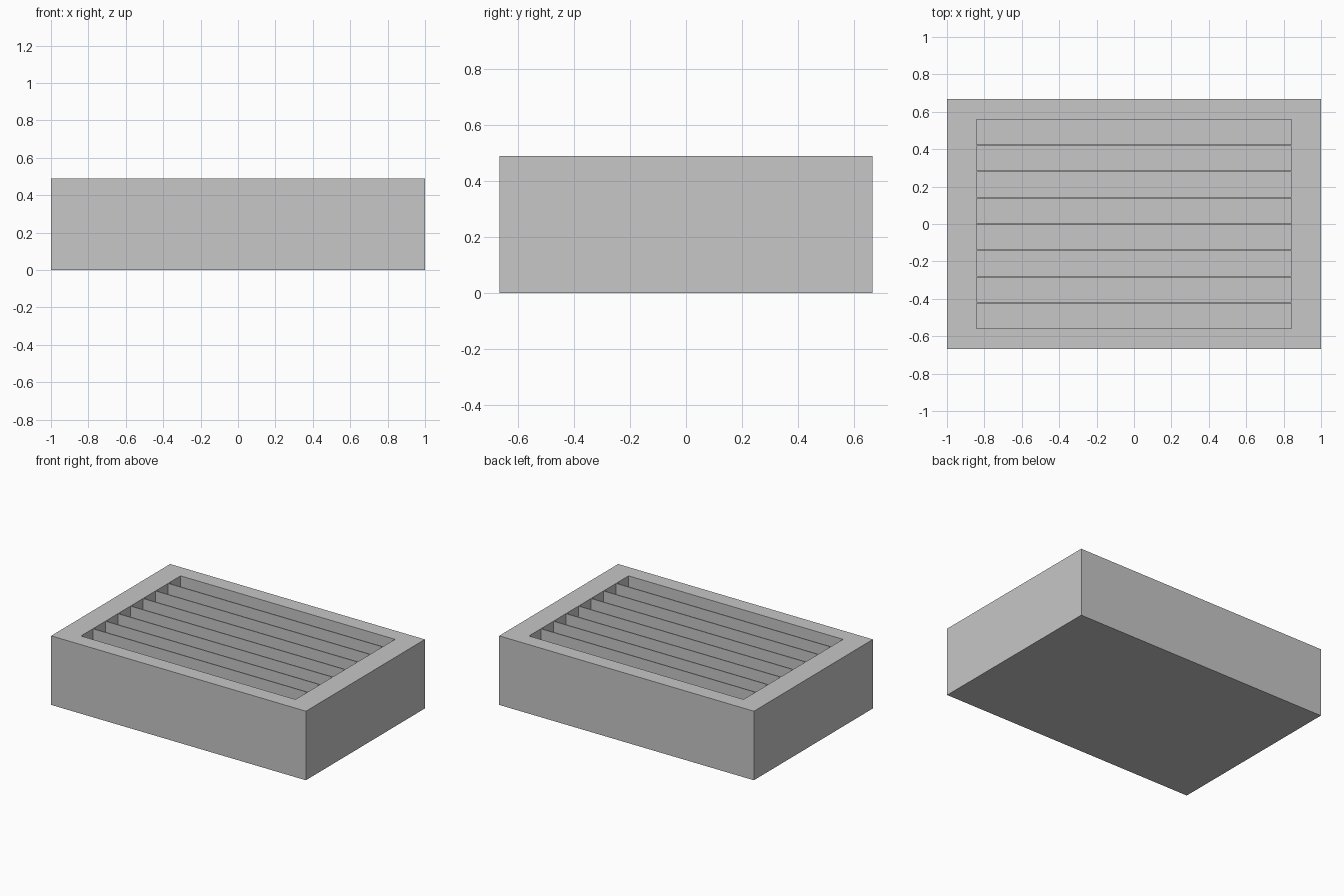
import bpy
import bmesh

cube = bpy.data.objects.get("Cube")
if cube:
    bpy.data.objects.remove(cube, do_unlink=True)

# Overall block and slot sizes
LENGTH, DEPTH, HEIGHT = 2.0, 1.334, 0.49
SLOT_LENGTH, SLOT_WIDTH, DIVIDER = 1.684, 0.133, 0.0075
SLOT_COUNT, FLOOR = 8, 0.1

grey = bpy.data.materials.new("plain grey")
grey.use_nodes = True
colour = (0.57, 0.57, 0.57, 1)
grey.diffuse_color = colour
grey.node_tree.nodes["Principled BSDF"].inputs["Base Color"].default_value = colour


def span(start, size, gap, count):
    """Edges of evenly spaced slots along one axis."""
    for i in range(count):
        low = start + i * (size + gap)
        yield low
        yield low + size


# Grid lines follow the slot edges, so the top can be sunk cell by cell
xs = [-LENGTH / 2, -SLOT_LENGTH / 2, SLOT_LENGTH / 2, LENGTH / 2]
row = SLOT_COUNT * SLOT_WIDTH + (SLOT_COUNT - 1) * DIVIDER
ys = [-DEPTH / 2, *span(-row / 2, SLOT_WIDTH, DIVIDER, SLOT_COUNT), DEPTH / 2]

bm = bmesh.new()
grid = [[bm.verts.new((x, y, HEIGHT)) for x in xs] for y in ys]
slots = []
for j in range(len(ys) - 1):
    for i in range(len(xs) - 1):
        face = bm.faces.new((grid[j][i], grid[j][i + 1],
                             grid[j + 1][i + 1], grid[j + 1][i]))
        if i == 1 and j % 2 == 1:
            slots.append(face)

# Outer walls and underside
rim = [e for e in bm.edges if e.is_boundary]
walls = bmesh.ops.extrude_edge_only(bm, edges=rim)["geom"]
for v in walls:
    if isinstance(v, bmesh.types.BMVert):
        v.co.z = 0
bmesh.ops.holes_fill(bm, edges=[e for e in bm.edges if e.is_boundary], sides=0)

# Sink the card slots, leaving thin dividers between them
for face in slots:
    sunk = bmesh.ops.extrude_discrete_faces(bm, faces=[face])["faces"][0]
    for v in sunk.verts:
        v.co.z = FLOOR

# Tidy flat regions into single faces
bmesh.ops.recalc_face_normals(bm, faces=bm.faces[:])
bmesh.ops.dissolve_limit(bm, angle_limit=0.01, verts=bm.verts[:], edges=bm.edges[:])

mesh = bpy.data.meshes.new("slotted_block")
bm.to_mesh(mesh)
bm.free()
mesh.materials.append(grey)
block = bpy.data.objects.new("slotted_block", mesh)
bpy.context.collection.objects.link(block)
